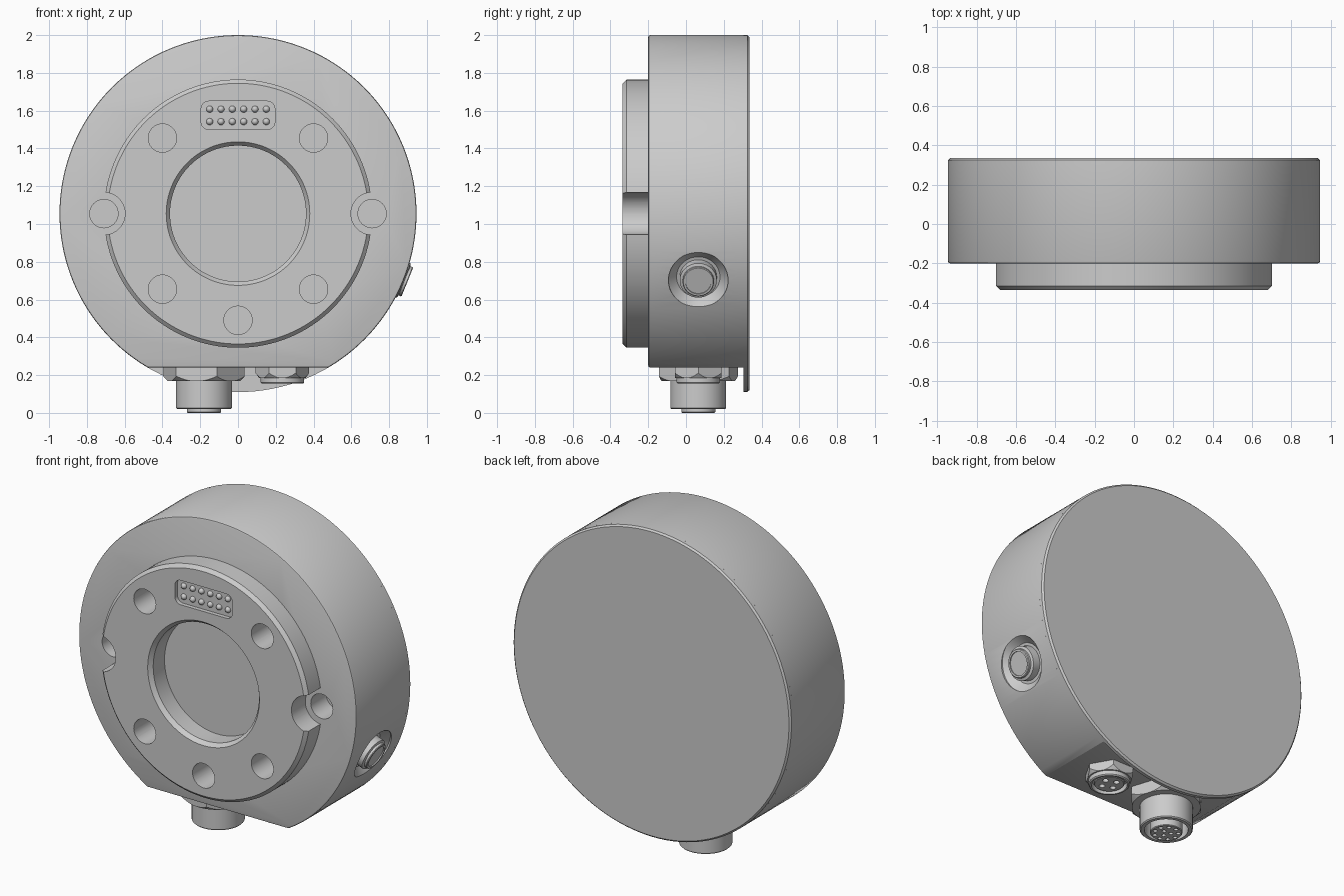
import bpy, bmesh
from math import pi, cos, sin, asin, radians
from mathutils import Vector, Matrix

if "Cube" in bpy.data.objects:
    bpy.data.objects.remove(bpy.data.objects["Cube"])

CZ, R = 1.055, 0.945
FRONT, FACE, PLATE, BACK = -0.335, -0.2, 0.305, 0.335


def finish(name, bm):
    bmesh.ops.recalc_face_normals(bm, faces=bm.faces)
    me = bpy.data.meshes.new(name)
    bm.to_mesh(me)
    bm.free()
    ob = bpy.data.objects.new(name, me)
    bpy.context.collection.objects.link(ob)
    return ob


def lathe(name, profile, centers, axis, steps=96, phase=0.0, closed=False):
    """Revolve (radius, height) points about an axis, once per centre."""
    bm = bmesh.new()
    rot = Vector(axis).to_track_quat('Z', 'Y').to_matrix().to_4x4()
    for c in centers:
        vs = [bm.verts.new((r, 0, h)) for r, h in profile]
        es = [bm.edges.new(p) for p in zip(vs, vs[1:])]
        if closed:
            es.append(bm.edges.new((vs[-1], vs[0])))
        old = set(bm.verts) - set(vs)
        bmesh.ops.spin(bm, geom=vs + es, cent=(0, 0, 0), axis=(0, 0, 1),
                       angle=2 * pi, steps=steps, use_duplicate=False)
        new = [v for v in bm.verts if v not in old]
        bmesh.ops.transform(bm, verts=new, matrix=Matrix.Translation(c) @ rot
                            @ Matrix.Rotation(phase, 4, 'Z'))
    bmesh.ops.remove_doubles(bm, verts=bm.verts, dist=1e-5)
    return finish(name, bm)


def rod(r, h0, h1):
    return [(0, h0), (r, h0), (r, h1), (0, h1)]


def prism(name, pts, y0, y1, bevel=0.0):
    """Extrude an x-z outline along y, optionally bevelling its front rim."""
    bm = bmesh.new()
    face = bm.faces.new([bm.verts.new((x, y0, z)) for x, z in pts])
    rim = list(face.edges)
    ext = bmesh.ops.extrude_face_region(bm, geom=[face], use_keep_orig=True)
    bmesh.ops.translate(bm, vec=(0, y1 - y0, 0),
                        verts=[g for g in ext['geom'] if isinstance(g, bmesh.types.BMVert)])
    bmesh.ops.recalc_face_normals(bm, faces=bm.faces)
    if bevel:
        bmesh.ops.bevel(bm, geom=rim, offset=bevel, segments=2, profile=0.5, affect='EDGES')
    return finish(name, bm)


def boolean(ob, cutter, op='DIFFERENCE', keep=False):
    m = ob.modifiers.new("cut", 'BOOLEAN')
    m.operation, m.object, m.solver = op, cutter, 'EXACT'
    bpy.context.view_layer.objects.active = ob
    bpy.ops.object.modifier_apply(modifier=m.name)
    if not keep:
        bpy.data.objects.remove(cutter)


Y = (0, 1, 0)
DOWN = (0, 0, -1)

# main housing: round with a flat underside
a = asin((0.24 - CZ) / R)
N = 120
arc = [a + (pi - 2 * a) * i / N for i in range(N + 1)]
body = prism("housing", [(R * cos(t), CZ + R * sin(t)) for t in arc], FACE, PLATE, 0.01)

# full round back plate
lathe("back_plate", [(0, PLATE), (R, PLATE), (R, BACK - 0.01), (R - 0.01, BACK), (0, BACK)],
      [(0, 0, CZ)], Y, 128)

# raised front ring with chamfered rims
ring = lathe("front_ring", [(0.36, FACE), (0.36, FRONT + 0.025), (0.38, FRONT),
                            (0.69, FRONT), (0.71, FRONT + 0.02), (0.71, FACE)],
             [(0, 0, CZ)], Y, 128, closed=True)

# screw holes through the ring into the housing
holes = [(x, 0, CZ + z) for x in (-0.4, 0.4) for z in (-0.4, 0.4)]
cut = lathe("hole_cutter", rod(0.075, -0.5, -0.08), holes + [(0, 0, 0.49)], Y, 48)
boolean(ring, cut, keep=True)
boolean(body, cut)

# side notches in the ring, with pin holes behind them
sides = [(-0.71, 0, CZ), (0.71, 0, CZ)]
boolean(ring, lathe("notch_cutter", rod(0.112, -0.5, 0), sides, Y, 64))
boolean(body, lathe("pin_hole_cutter", rod(0.075, -0.5, -0.05), sides, Y, 48))

# contact pocket and its two rows of contacts
pocket = []
for sx, sz, start in ((1, 1, 0), (-1, 1, 90), (-1, -1, 180), (1, -1, 270)):
    for i in range(9):
        t = radians(start + i * 11.25)
        pocket.append((sx * 0.155 + 0.04 * cos(t), 1.575 + sz * 0.035 + 0.04 * sin(t)))
boolean(ring, prism("pocket_cutter", pocket, -0.5, FRONT + 0.025))
dome = [(0.018 * cos(radians(t)), -0.018 * sin(radians(t))) for t in (0, 22, 45, 68)] + [(0, -0.018)]
lathe("contacts", dome, [(-0.15 + 0.06 * i, FRONT + 0.025, 1.575 + z)
                         for i in range(6) for z in (-0.033, 0.033)], Y, 16)

# side connector sitting in a conical recess
t = radians(-22)
side_dir, side_c = (cos(t), 0, sin(t)), [(0, 0.065, CZ)]
boolean(body, lathe("recess_cutter", [(0, 0.895), (0.115, 0.895), (0.158, 0.935), (0.158, 1.1), (0, 1.1)],
                    side_c, side_dir, 64))
lathe("side_connector", [(0, 0.88), (0.098, 0.88), (0.098, 0.945), (0.083, 0.95), (0.083, 0.963),
                         (0.079, 0.967), (0.068, 0.967), (0.068, 0.96), (0, 0.96)],
      side_c, side_dir, 64)


def bottom_connector(name, x, nut_r, nut_h, phase, barrel, insert, pins, pin_r):
    """Hex nut, hollow barrel and socket insert hanging under the flat."""
    c = [(x, 0.065, 0.24)]
    nut = lathe(name + "_nut", rod(nut_r, -0.01, nut_h), c, DOWN, 6, phase)
    boolean(nut, lathe("chamfer_cutter", [(0, -0.05), (nut_r * 1.1, -0.05), (nut_r * 1.02, nut_h - 0.03),
                                          (nut_r * 0.87, nut_h), (0, nut_h)], c, DOWN, 64), 'INTERSECT')
    ro, ri, floor, end = barrel
    if floor < nut_h:
        boolean(nut, lathe("bore_cutter", rod((ro + ri) / 2, floor - 0.005, 1), c, DOWN, 64))
    lathe(name + "_barrel", [(0, 0), (ro, 0), (ro, end - 0.006), (ro - 0.006, end),
                             (ri, end), (ri, floor), (0, floor)], c, DOWN, 64)
    r, h = insert
    core = lathe(name + "_insert", [(0, floor - 0.01), (r, floor - 0.01), (r, h - 0.004),
                                    (r - 0.004, h), (0, h)], c, DOWN, 48)
    spots = [(x + pr * cos(2 * pi * i / n + 0.4), 0.065 + pr * sin(2 * pi * i / n + 0.4), 0.24)
             for n, pr in pins for i in range(n)]
    boolean(core, lathe("socket_cutter", rod(pin_r, h - 0.03, h + 0.1), spots, DOWN, 16))


bottom_connector("large_connector", -0.18, 0.22, 0.072, radians(12),
                 (0.148, 0.122, 0.12, 0.22), (0.09, 0.24), ((9, 0.067), (3, 0.026)), 0.012)
bottom_connector("small_connector", 0.235, 0.142, 0.055, 0,
                 (0.115, 0.1, 0.05, 0.085), (0.085, 0.078), ((4, 0.045),), 0.017)

# smooth curved walls, keep edges crisp
bpy.ops.object.select_all(action='SELECT')
bpy.ops.object.shade_smooth_by_angle(angle=radians(30))
